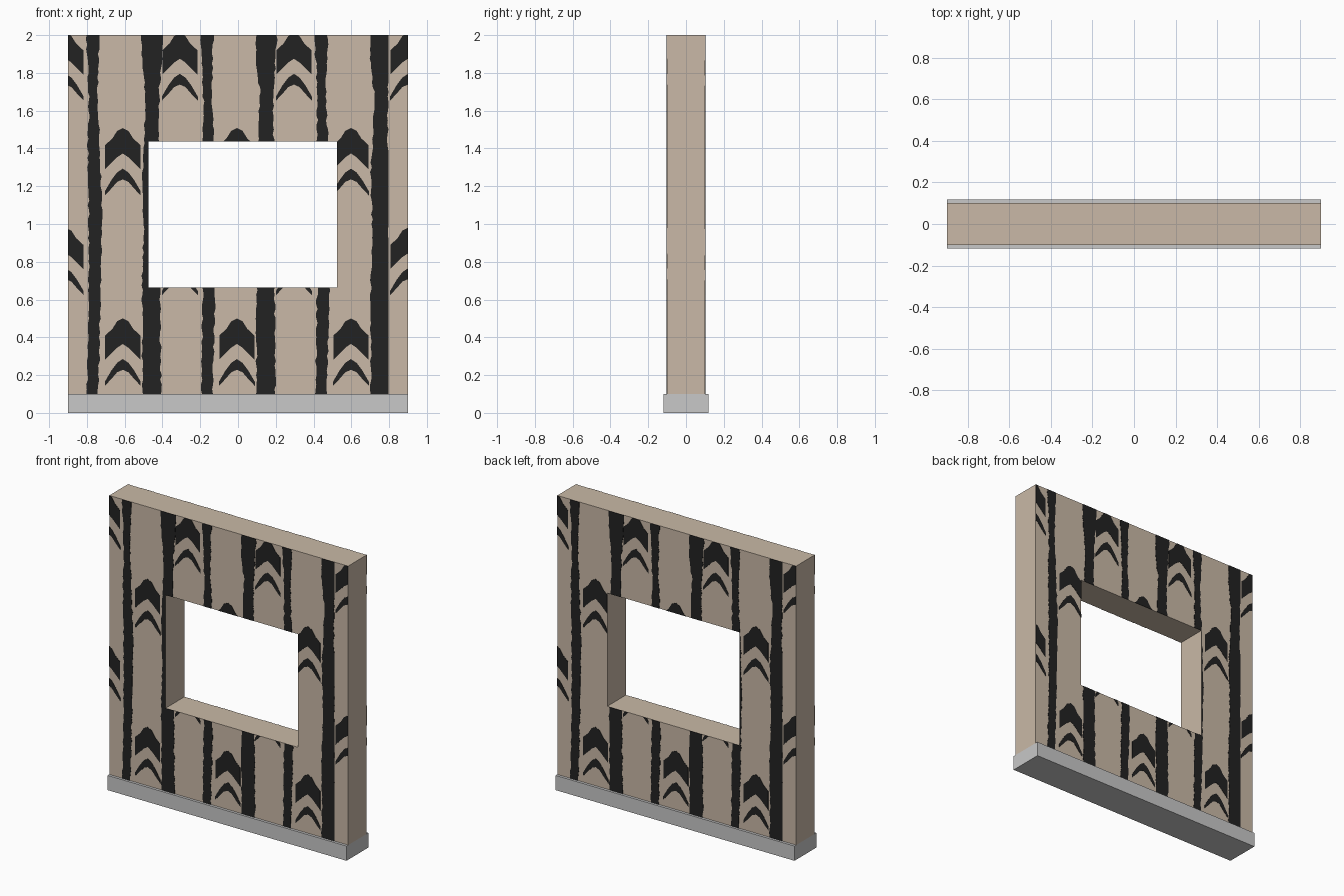
import bpy, bmesh, random
from mathutils import Vector

if "Cube" in bpy.data.objects:
    bpy.data.objects.remove(bpy.data.objects["Cube"])

random.seed(4)
W, T, Z0, Z1 = 0.9, 0.1, 0.1, 2.0            # wall half width, half depth, bottom, top
WX0, WX1, WZ0, WZ1 = -0.475, 0.523, 0.665, 1.436  # window opening
PLATE = 0.002


def material(name, rgb):
    m = bpy.data.materials.new(name)
    m.diffuse_color = (*rgb, 1)
    m.use_nodes = True
    m.node_tree.nodes["Principled BSDF"].inputs["Base Color"].default_value = m.diffuse_color
    return m


BEIGE = material("beige wallpaper", (0.585, 0.485, 0.385))
BLACK = material("black print", (0.016, 0.016, 0.016))
GREY = material("grey skirting", (0.58, 0.58, 0.58))


def finish(bm, name, mat):
    bmesh.ops.recalc_face_normals(bm, faces=bm.faces)
    me = bpy.data.meshes.new(name)
    bm.to_mesh(me)
    bm.free()
    me.materials.append(mat)
    ob = bpy.data.objects.new(name, me)
    bpy.context.collection.objects.link(ob)
    return ob


def thicken(bm, dy):
    ext = bmesh.ops.extrude_face_region(bm, geom=bm.faces[:])
    verts = [g for g in ext["geom"] if isinstance(g, bmesh.types.BMVert)]
    bmesh.ops.translate(bm, verts=verts, vec=(0, dy, 0))


# wall: 3 x 3 grid without its middle cell, pushed back
bm = bmesh.new()
xs, zs = (-W, WX0, WX1, W), (Z0, WZ0, WZ1, Z1)
grid = [[bm.verts.new((x, -T, z)) for x in xs] for z in zs]
for j in range(3):
    for i in range(3):
        if (i, j) != (1, 1):
            bm.faces.new((grid[j][i], grid[j][i + 1], grid[j + 1][i + 1], grid[j + 1][i]))
thicken(bm, 2 * T)
finish(bm, "wall", BEIGE)

# skirting board
bm = bmesh.new()
bmesh.ops.create_cube(bm, size=1)
bmesh.ops.scale(bm, verts=bm.verts, vec=(2 * W, 0.236, 0.1))
bmesh.ops.translate(bm, verts=bm.verts, vec=(0, 0, 0.05))
finish(bm, "skirting", GREY)

# chevrons: (offset from middle, upper edge, lower edge)
UPPER = [(0, 0, -0.135), (0.03, -0.015, -0.155), (0.055, -0.055, -0.18), (0.093, -0.09, -0.218)]
LOWER = [(0, -0.215, -0.272), (0.03, -0.235, -0.285), (0.06, -0.275, -0.32), (0.095, -0.335, -0.357)]
# trunks: (height, left edge, right edge)
THIN = [(0.1, 0, 0.06), (0.7, 0.01, 0.075), (1.0, 0.01, 0.08), (1.4, 0.005, 0.07),
        (1.65, 0.012, 0.055), (1.8, 0.005, 0.06), (2.0, -0.005, 0.065)]
WIDE = [(0.1, 0, 0.1), (0.7, 0.0, 0.095), (1.0, 0.008, 0.095), (1.25, 0, 0.1),
        (1.45, 0.01, 0.09), (1.7, 0.018, 0.09), (1.8, 0.002, 0.098), (2.0, -0.005, 0.108)]


def sample(profile, z):
    for (za, la, ra), (zb, lb, rb) in zip(profile, profile[1:]):
        if z <= zb + 1e-6:
            t = (z - za) / (zb - za)
            return la + (lb - la) * t, ra + (rb - ra) * t


def pattern():
    """Strips of point pairs that make up the printed pattern."""
    strips = []
    for k in range(3):
        for start, prof in ((-0.80, THIN), (-0.507, WIDE)):
            x0 = start + 0.605 * k
            rows = []
            for n in range(77):
                z = Z0 + (Z1 - Z0) * n / 76
                l, r = sample(prof, z)
                jl, jr = random.uniform(-0.005, 0.005), random.uniform(-0.005, 0.005)
                rows.append(((x0 + l + jl, z), (min(x0 + r + jr, 0.798), z)))
            strips.append(rows)
    for col in range(-3, 4):
        peaks = (0.98, 2.01) if col % 2 else (0.5, 1.508)
        for peak in peaks:
            for half in (UPPER, LOWER):
                full = [(-d, a, b) for d, a, b in half[:0:-1]] + half
                strips.append([((0.302 * col - 0.006 + d, peak + a),
                                (0.302 * col - 0.006 + d, peak + b)) for d, a, b in full])
    return strips


STRIPS = pattern()

# printed pattern on both sides, turned half round for the back
for name, side in (("front_print", 1), ("back_print", -1)):
    bm = bmesh.new()
    for strip in STRIPS:
        vs = [[bm.verts.new((side * x, -side * T, z)) for x, z in pair] for pair in strip]
        for p, q in zip(vs, vs[1:]):
            bm.faces.new((p[0], p[1], q[1], q[0]))
    # trim to the wall and the window
    cuts = [((x, 0, 0), (1, 0, 0)) for x in xs] + [((0, 0, z), (0, 0, 1)) for z in zs]
    for co, no in cuts:
        bmesh.ops.bisect_plane(bm, geom=bm.verts[:] + bm.edges[:] + bm.faces[:],
                               plane_co=Vector(co), plane_no=Vector(no), dist=1e-5)
    drop = []
    for f in bm.faces:
        c = f.calc_center_median()
        hole = WX0 < c.x < WX1 and WZ0 < c.z < WZ1
        if hole or abs(c.x) > W or not Z0 < c.z < Z1:
            drop.append(f)
    bmesh.ops.delete(bm, geom=drop, context='FACES')
    thicken(bm, -side * PLATE)
    finish(bm, name, BLACK)
